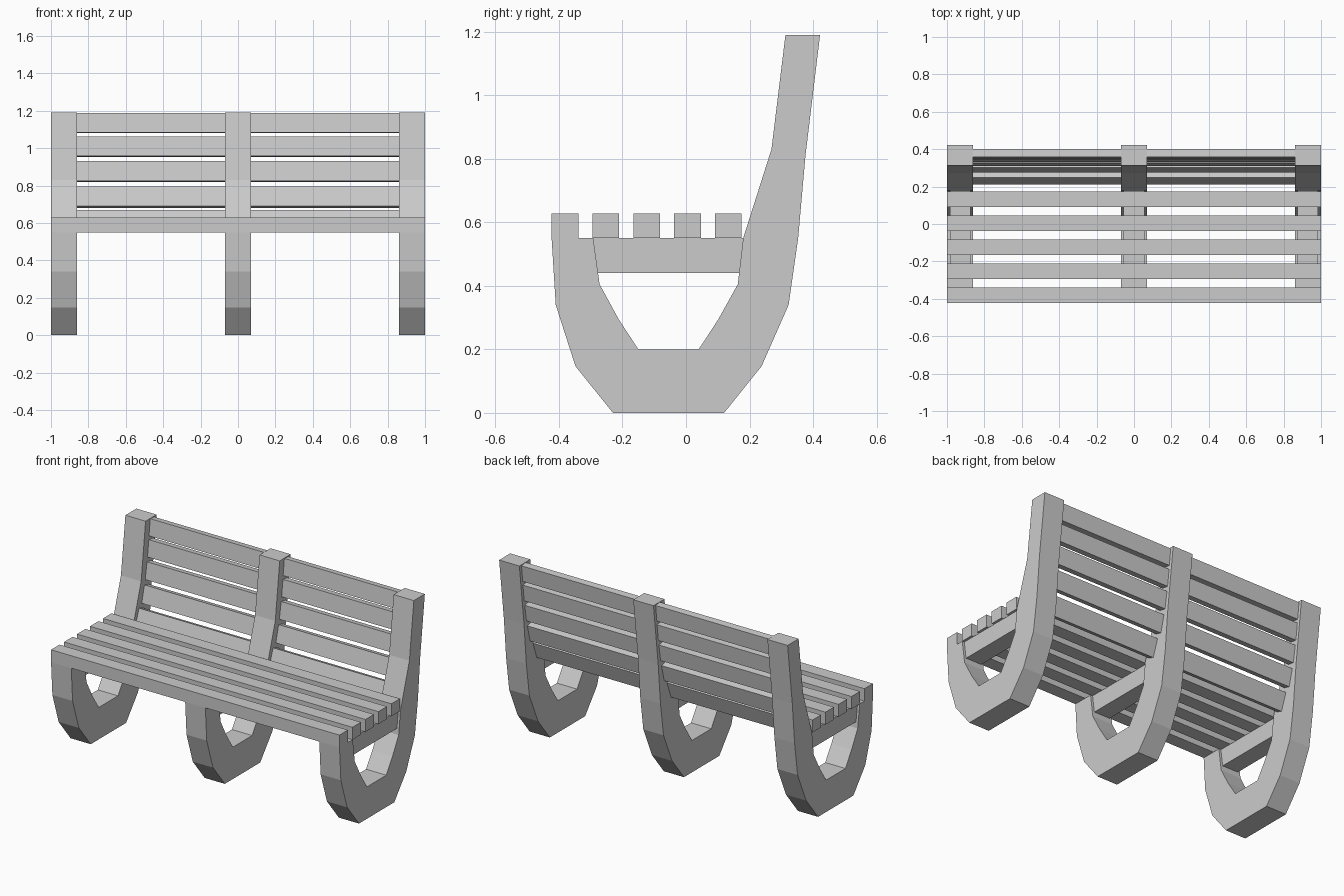
import bpy, bmesh
from mathutils import Vector

if "Cube" in bpy.data.objects:
    bpy.data.objects.remove(bpy.data.objects["Cube"])


def prism(name, profile, x0, x1):
    """Extrude a (y, z) outline along x into a closed solid."""
    bm = bmesh.new()
    face = bm.faces.new([bm.verts.new((x0, y, z)) for y, z in profile])
    ext = bmesh.ops.extrude_face_region(bm, geom=[face])
    moved = [v for v in ext["geom"] if isinstance(v, bmesh.types.BMVert)]
    bmesh.ops.translate(bm, verts=moved, vec=(x1 - x0, 0, 0))
    bmesh.ops.recalc_face_normals(bm, faces=bm.faces)
    mesh = bpy.data.meshes.new(name)
    bm.to_mesh(mesh)
    bm.free()
    obj = bpy.data.objects.new(name, mesh)
    bpy.context.collection.objects.link(obj)
    return obj


# Curved support: front leg, foot and back post in one outline
support = [
    (-0.423, 0.55), (-0.41, 0.34), (-0.348, 0.147), (-0.23, 0), (0.12, 0),
    (0.238, 0.147), (0.323, 0.34), (0.353, 0.55), (0.376, 0.81),
    (0.422, 1.19), (0.313, 1.19), (0.269, 0.83), (0.18, 0.55),
    (0.163, 0.405), (0.102, 0.295), (0.04, 0.2), (-0.15, 0.2),
    (-0.212, 0.295), (-0.272, 0.405), (-0.292, 0.55),
]
# Seat rail fitted between leg and post, slightly narrower than the support
rail = [(-0.292, 0.55), (-0.278, 0.44), (0.168, 0.44), (0.18, 0.55)]

for side, cx in (("left", -0.93), ("middle", 0), ("right", 0.93)):
    prism(f"{side}_support", support, cx - 0.07, cx + 0.07)
    prism(f"{side}_seat_rail", rail, cx - 0.055, cx + 0.055)

# Seat slats running the full length
for i in range(5):
    y = -0.423 + i * 0.1285
    prism(f"seat_slat_{i + 1}",
          [(y, 0.55), (y + 0.084, 0.55), (y + 0.084, 0.628), (y, 0.628)], -1, 1)

# Tilted back slats in both bays: front bottom edge to front top edge
back = [
    ((0.210, 0.565), (0.248, 0.67)),
    ((0.275, 0.69), (0.302, 0.795)),
    ((0.310, 0.825), (0.327, 0.93)),
    ((0.332, 0.958), (0.345, 1.062)),
    ((0.347, 1.085), (0.359, 1.188)),
]
for i, (low, high) in enumerate(back):
    a, b = Vector(low), Vector(high)
    d = (b - a).normalized()
    depth = Vector((d.y, -d.x)) * 0.042
    outline = [a, b, b + depth, a + depth]
    for side, x0, x1 in (("left", -0.86, -0.07), ("right", 0.07, 0.86)):
        prism(f"{side}_back_slat_{i + 1}", outline, x0, x1)
